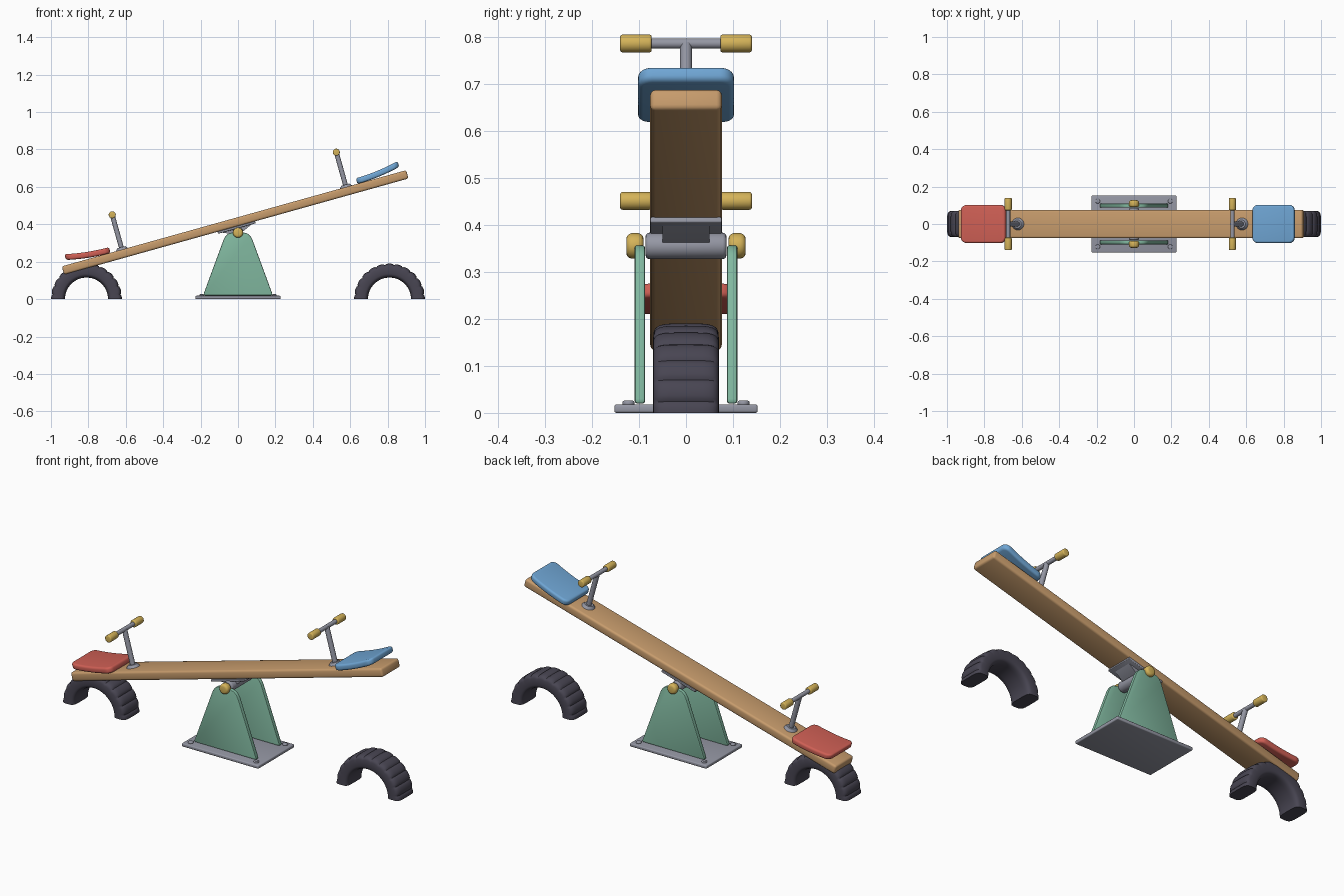
import bpy, bmesh, math
from mathutils import Matrix, Vector

if "Cube" in bpy.data.objects:
    bpy.data.objects.remove(bpy.data.objects["Cube"], do_unlink=True)


def material(name, r, g, b):
    m = bpy.data.materials.new(name)
    m.use_nodes = True
    m.diffuse_color = (r, g, b, 1)
    bsdf = next(n for n in m.node_tree.nodes if n.type == "BSDF_PRINCIPLED")
    bsdf.inputs["Base Color"].default_value = (r, g, b, 1)
    return m


WOOD = material("warm_wood", 0.57, 0.33, 0.15)
RED = material("seat_red", 0.62, 0.115, 0.09)
BLUE = material("seat_blue", 0.16, 0.38, 0.66)
GREEN = material("panel_green", 0.22, 0.48, 0.35)
STEEL = material("steel_grey", 0.30, 0.31, 0.37)
RUBBER = material("dark_rubber", 0.065, 0.06, 0.085)
YELLOW = material("grip_yellow", 0.66, 0.45, 0.10)

PIVOT_Z = 0.355
WORLD = Matrix.Identity(4)
# Tilted frame of the beam, with its origin on the axle
BEAM = Matrix.Translation((0, 0, PIVOT_Z)) @ Matrix.Rotation(math.radians(-15.6), 4, "Y")


def finish(name, bm, mat, frame=WORLD, angle=40):
    bmesh.ops.recalc_face_normals(bm, faces=bm.faces)
    mesh = bpy.data.meshes.new(name)
    bm.to_mesh(mesh)
    bm.free()
    mesh.materials.append(mat)
    obj = bpy.data.objects.new(name, mesh)
    obj.matrix_world = frame
    bpy.context.collection.objects.link(obj)
    bpy.ops.object.select_all(action="DESELECT")
    obj.select_set(True)
    bpy.context.view_layer.objects.active = obj
    bpy.ops.object.shade_smooth_by_angle(angle=math.radians(angle))
    return obj


def round_edges(bm, width, segments=3, test=lambda e: True):
    if width:
        edges = [e for e in bm.edges if e.calc_face_angle(0) > 0.9 and test(e)]
        bmesh.ops.bevel(bm, geom=edges, offset=width, segments=segments,
                        profile=0.5, affect="EDGES")


def cube(size, centre):
    bm = bmesh.new()
    bmesh.ops.create_cube(bm, size=1)
    bmesh.ops.scale(bm, vec=size, verts=bm.verts)
    bmesh.ops.translate(bm, vec=centre, verts=bm.verts)
    return bm


def box(name, size, centre, mat, frame=WORLD, bevel=0.0):
    bm = cube(size, centre)
    round_edges(bm, bevel)
    return finish(name, bm, mat, frame)


def rod(name, start, end, radius, mat, frame=WORLD, bevel=0.0, top_radius=None):
    a, b = Vector(start), Vector(end)
    bm = bmesh.new()
    bmesh.ops.create_cone(bm, cap_ends=True, segments=28, radius1=radius,
                          radius2=top_radius or radius, depth=(b - a).length)
    round_edges(bm, bevel)
    turn = (b - a).to_track_quat("Z", "Y").to_matrix().to_4x4()
    bm.transform(Matrix.Translation((a + b) / 2) @ turn)
    return finish(name, bm, mat, frame)


def slab(name, outline, y, thickness, mat, frame=WORLD, bevel=0.0):
    """Extrude an x-z outline along y."""
    bm = bmesh.new()
    face = bm.faces.new([bm.verts.new((x, y - thickness / 2, z)) for x, z in outline])
    ext = bmesh.ops.extrude_face_region(bm, geom=[face])
    moved = [v for v in ext["geom"] if isinstance(v, bmesh.types.BMVert)]
    bmesh.ops.translate(bm, vec=(0, thickness, 0), verts=moved)
    bmesh.ops.recalc_face_normals(bm, faces=bm.faces)
    round_edges(bm, bevel, 2)
    return finish(name, bm, mat, frame)


def seat(name, side, mat):
    """Padded seat whose outer end curls upward."""
    length, inner, lift = 0.24, 0.685, 0.028
    bm = cube((length, 0.204, 0.032), (inner + length / 2, 0, 0.095))
    round_edges(bm, 0.03, 5,
                lambda e: abs(e.verts[0].co.z - e.verts[1].co.z) > 0.01)
    rims = [e for f in bm.faces if abs(f.normal.z) > 0.9 for e in f.edges]
    bmesh.ops.bevel(bm, geom=rims, offset=0.011, segments=4, profile=0.5,
                    affect="EDGES")
    for i in range(1, 12):
        bmesh.ops.bisect_plane(bm, geom=bm.verts[:] + bm.edges[:] + bm.faces[:],
                               plane_co=(inner + length * i / 12, 0, 0),
                               plane_no=(1, 0, 0))
    for v in bm.verts:
        t = (v.co.x - inner) / length
        v.co.z += lift * t * t
        v.co.x *= side
    finish(name, bm, mat, BEAM)


def tyre(name, x):
    """Half-buried tyre: a rounded section swept through a half circle."""
    steps, ring, lugs = 96, 28, 12
    bm = bmesh.new()
    rows = []
    for i in range(steps + 1):
        a = math.pi * i / steps
        groove = 0.007 * (1 - math.sqrt(abs(math.cos(lugs * a))))
        row = []
        for j in range(ring):
            b = math.tau * j / ring
            c, s = math.cos(b), math.sin(b)
            y = 0.07 * math.copysign(abs(c) ** 0.45, c)
            r = 0.1525 + 0.0375 * math.copysign(abs(s) ** 0.5, s)
            r -= groove * max(0, s) ** 0.5
            row.append(bm.verts.new((x + r * math.cos(a), y, r * math.sin(a))))
        rows.append(row)
    for p, q in zip(rows, rows[1:]):
        for j in range(ring):
            k = (j + 1) % ring
            bm.faces.new((p[j], p[k], q[k], q[j]))
    bm.faces.new(rows[0])
    bm.faces.new(rows[-1])
    finish(name, bm, RUBBER, angle=50)


# Ground plate and bolts
box("base_plate", (0.455, 0.305, 0.018), (0, 0, 0.009), STEEL, bevel=0.005)
for sx in (-1, 1):
    for sy in (-1, 1):
        rod(f"base_bolt_{'left' if sx > 0 else 'right'}_{'back' if sy > 0 else 'front'}",
            (sx * 0.194, sy * 0.122, 0.015), (sx * 0.194, sy * 0.122, 0.026),
            0.013, STEEL, bevel=0.004)

# Tapered support panels and axle caps
half = [(0.183, 0.02), (0.183, 0.03), (0.077, 0.318), (0.066, 0.338), (0.05, 0.351), (0.03, 0.356)]
outline = half + [(-x, z) for x, z in reversed(half)]
for sy, end in ((-1, "front"), (1, "back")):
    slab(f"support_panel_{end}", outline, sy * 0.098, 0.022, GREEN, bevel=0.005)
    rod(f"axle_cap_{end}", (0, sy * 0.09, PIVOT_Z), (0, sy * 0.127, PIVOT_Z),
        0.027, YELLOW, bevel=0.012)

# Axle sleeve and the saddle that carries the beam
rod("axle_sleeve", (0, -0.086, PIVOT_Z), (0, 0.086, PIVOT_Z), 0.028, STEEL, bevel=0.008)
slab("saddle_block", [(-0.03, 0), (0.03, 0), (0.085, 0.025), (-0.085, 0.025)],
     0, 0.1, STEEL, BEAM)
box("saddle_plate", (0.208, 0.152, 0.012), (0, 0, 0.029), STEEL, BEAM, 0.003)

# Beam
box("beam", (1.912, 0.152, 0.046), (0, 0, 0.057), WOOD, BEAM, 0.011)

# Seats
seat("seat_right", -1, RED)
seat("seat_left", 1, BLUE)

# Handles
for sx, end in ((-1, "right"), (1, "left")):
    u, v = sx * 0.622, 0.273
    rod(f"handle_flange_{end}", (u, 0, 0.078), (u, 0, 0.093), 0.035, STEEL, BEAM,
        0.003, top_radius=0.022)
    rod(f"handle_post_{end}", (u, 0, 0.08), (u, 0, v), 0.013, STEEL, BEAM)
    rod(f"handle_bar_{end}", (u, -0.13, v), (u, 0.13, v), 0.011, STEEL, BEAM)
    for sy, part in ((-1, "front"), (1, "back")):
        rod(f"handle_grip_{end}_{part}", (u, sy * 0.073, v), (u, sy * 0.14, v),
            0.019, YELLOW, BEAM, 0.005)

# Half-buried tyres
tyre("tyre_right", -0.81)
tyre("tyre_left", 0.81)
